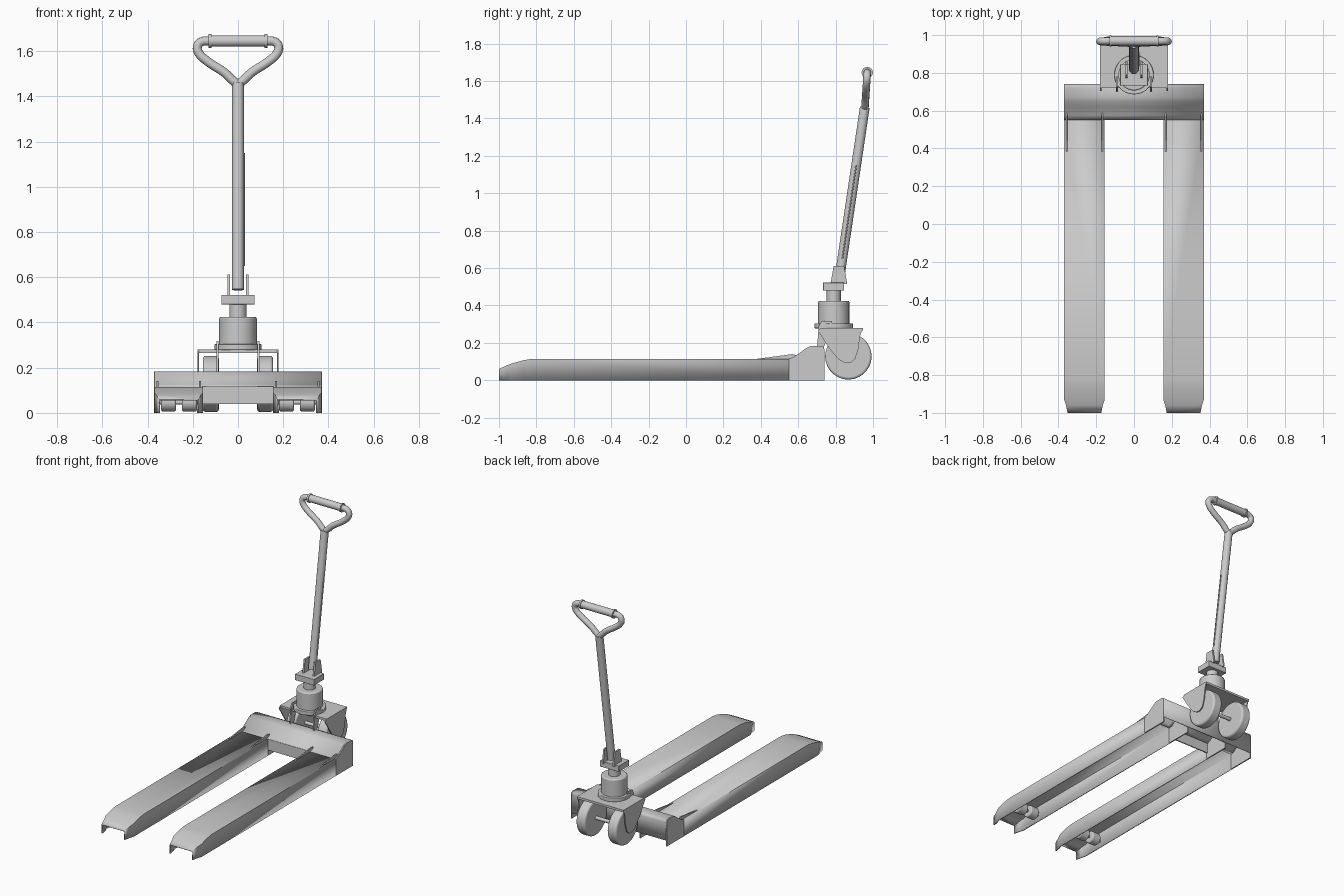
import bpy, bmesh, math
from mathutils import Vector

if "Cube" in bpy.data.objects:
    bpy.data.objects.remove(bpy.data.objects["Cube"])


def finish(name, bm, bevel=0, smooth=False, solid=0):
    bmesh.ops.recalc_face_normals(bm, faces=bm.faces)
    me = bpy.data.meshes.new(name)
    bm.to_mesh(me)
    bm.free()
    ob = bpy.data.objects.new(name, me)
    bpy.context.collection.objects.link(ob)
    if solid:
        m = ob.modifiers.new("solid", 'SOLIDIFY')
        m.thickness, m.offset = solid, -1
    if bevel:
        m = ob.modifiers.new("bevel", 'BEVEL')
        m.width, m.segments, m.limit_method = bevel, 3, 'ANGLE'
    if smooth:
        bpy.ops.object.select_all(action='DESELECT')
        ob.select_set(True)
        bpy.context.view_layer.objects.active = ob
        bpy.ops.object.shade_smooth_by_angle(angle=math.radians(40))
    return ob


def box(name, x0, x1, y0, y1, z0, z1, bevel=0):
    bm = bmesh.new()
    bmesh.ops.create_cube(bm, size=1)
    for v in bm.verts:
        v.co = ((x0 + x1) / 2 + v.co.x * (x1 - x0), (y0 + y1) / 2 + v.co.y * (y1 - y0),
                (z0 + z1) / 2 + v.co.z * (z1 - z0))
    return finish(name, bm, bevel)


def rod(name, a, b, r, bevel=0, sides=32):
    a, b = Vector(a), Vector(b)
    bm = bmesh.new()
    bmesh.ops.create_cone(bm, cap_ends=True, segments=sides, radius1=r, radius2=r, depth=(b - a).length)
    q = Vector((0, 0, 1)).rotation_difference(b - a)
    for v in bm.verts:
        v.co = q @ v.co + (a + b) / 2
    return finish(name, bm, bevel, True)


def plate(name, x0, x1, profile):
    """Closed y-z profile extruded along x."""
    bm = bmesh.new()
    f = bm.faces.new([bm.verts.new((x0, y, z)) for y, z in profile])
    r = bmesh.ops.extrude_face_region(bm, geom=[f])
    for v in r["geom"]:
        if isinstance(v, bmesh.types.BMVert):
            v.co.x = x1
    return finish(name, bm)


def sheet(name, sections, thick):
    """Open skin lofted through sections, then thickened inward."""
    bm = bmesh.new()
    rows = [[bm.verts.new(p) for p in s] for s in sections]
    for a, b in zip(rows, rows[1:]):
        for i in range(len(a) - 1):
            bm.faces.new((a[i], a[i + 1], b[i + 1], b[i]))
    ob = finish(name, bm, 0, True, thick)
    # outward means the top faces point up
    if max(ob.data.polygons, key=lambda p: abs(p.normal.z)).normal.z < 0:
        ob.data.flip_normals()
    return ob


# cross body: folded skin and end walls
hump = [(.55, .115), (.575, .125), (.62, .155), (.65, .177), (.67, .183), (.72, .183), (.735, .178), (.74, .165)]
skin = [(.55, .04)] + hump + [(.74, .04)]
wall = [(.55, 0)] + hump + [(.74, 0)]
sheet("cross_body_skin", [[(x, y, z) for y, z in hump + [(.74, .04)]] for x in (-.37, .37)], .008)
box("cross_body_front_plate", -.16, .16, .55, .558, .04, .116)

tips = [(-1, .06, .018), (-.96, .079, .01), (-.93, .09, 0), (-.87, .107, 0), (-.82, .115, 0), (.55, .115, 0)]
for s, side in ((-1, "left"), (1, "right")):
    # fork: inverted channel with tapered tip
    secs = []
    for y, z, i in tips:
        a, b = s * (.155 + i), s * (.37 - i)
        secs.append([(a, y, 0), (a, y, z), (b, y, z), (b, y, 0)])
    sheet(side + "_fork", secs, .008)
    plate(side + "_body_outer_wall", s * .362, s * .3705, wall)
    plate(side + "_body_inner_wall", s * .155, s * .163,
          [(.55, 0), (.55, .11), (.62, .15), (.67, .178), (.735, .17), (.735, 0)])
    # gusset ribs on the fork
    for x in (.168, .356):
        plate(side + "_gusset", s * (x - .004), s * (x + .004), [(.36, .112), (.57, .14), (.60, .13), (.58, .112)])
    # load rollers
    for x in (.215, .307):
        rod(side + "_load_roller", (s * (x - .033), -.78, .047), (s * (x + .033), -.78, .047), .041, .008)
    rod(side + "_roller_axle", (s * .16, -.78, .047), (s * .365, -.78, .047), .01, sides=16)
    # steering wheel and its cheek plate
    rod(side + "_steer_wheel", (s * .085, .868, .128), (s * .155, .868, .128), .124, .012, 48)
    plate(side + "_wheel_cheek", s * .173, s * .18,
          [(.72, .28), (.705, .265), (.77, .165), (.815, .112), (.845, .095), (.88, .093),
           (.905, .115), (.922, .17), (.93, .235), (.945, .28)])
    # lift link between pump and body
    plate(side + "_lift_link", s * .086, s * .095,
          [(.70, .17), (.735, .17), (.78, .30), (.78, .318), (.725, .318), (.71, .29)])
    # drawbar ear
    plate(side + "_drawbar_ear", s * .035, s * .046,
          [(.772, .515), (.862, .515), (.845, .612), (.79, .612)])

# steering carriage
box("carriage_plate", -.18, .18, .72, .945, .265, .28)
rod("steer_axle", (-.178, .868, .128), (.178, .868, .128), .012, sides=16)

# hydraulic pump
rod("pump_base_flange", (0, .79, .278), (0, .79, .304), .104, .004)
rod("pump_cylinder", (0, .79, .29), (0, .79, .425), .083, .008, 48)
rod("pump_piston", (0, .79, .42), (0, .79, .485), .038)
box("pump_head", -.073, .073, .733, .845, .48, .522, .002)

# drawbar, control rod and handle loop
rod("drawbar", (0, .82, .545), (0, .956, 1.46), .026)
rod("control_rod", (.026, .836, .65), (.026, .91, 1.15), .004, sides=8)
half = [(.02, 1.468), (.06, 1.505), (.135, 1.555), (.172, 1.59), (.18, 1.618), (.165, 1.64), (.12, 1.645)]
path = [(-x, z) for x, z in reversed(half)] + [(0, 1.452)] + half
for s, side in ((-1, "left"), (1, "right")):
    cu = bpy.data.curves.new(side + "_handle_arm", 'CURVE')
    cu.dimensions, cu.bevel_depth, cu.bevel_resolution, cu.use_fill_caps = '3D', .02, 4, True
    sp = cu.splines.new('BEZIER')
    pts = [(0, 1.452)] + half
    sp.bezier_points.add(len(pts) - 1)
    for bp, (x, z) in zip(sp.bezier_points, pts):
        bp.co = (s * x, .957 + (z - 1.46) * .065, z)
        bp.handle_left_type = bp.handle_right_type = 'AUTO'
    sp.resolution_u = 5
    ob = bpy.data.objects.new(side + "_handle_arm", cu)
    bpy.context.collection.objects.link(ob)
    bpy.ops.object.select_all(action='DESELECT')
    ob.select_set(True)
    bpy.context.view_layer.objects.active = ob
    bpy.ops.object.convert(target='MESH')
    bpy.ops.object.shade_smooth_by_angle(angle=math.radians(40))
    rod(side + "_grip_collar", (s * .118, .969, 1.645), (s * .13, .969, 1.645), .03)
rod("hand_grip", (-.125, .969, 1.645), (.125, .969, 1.645), .025)
